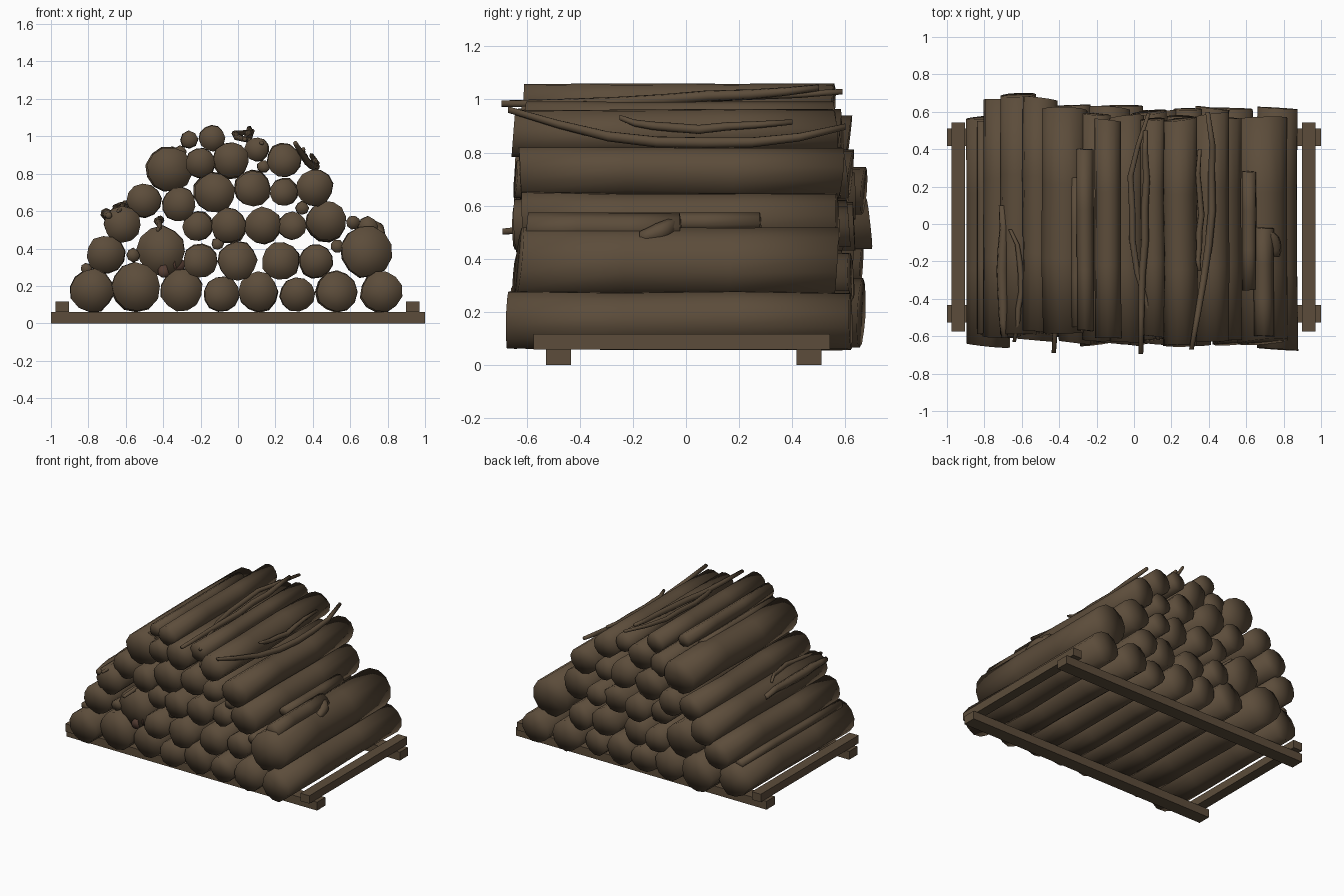
import bpy, bmesh, math, random
from mathutils import Vector

if "Cube" in bpy.data.objects:
    bpy.data.objects.remove(bpy.data.objects["Cube"])
random.seed(7)
rand = random.uniform

def material(name, col):
    m = bpy.data.materials.new(name)
    m.diffuse_color = (*col, 1)
    m.use_nodes = True
    m.node_tree.nodes["Principled BSDF"].inputs["Base Color"].default_value = m.diffuse_color
    return m

bark = material("brown_bark", (0.107, 0.073, 0.043))
red_bark = material("reddish_bark", (0.09, 0.046, 0.033))

def finish(name, bm, mat, smooth):
    bmesh.ops.recalc_face_normals(bm, faces=bm.faces)
    me = bpy.data.meshes.new(name)
    bm.to_mesh(me)
    bm.free()
    for p in me.polygons:
        p.use_smooth = smooth
    me.materials.append(mat)
    bpy.context.collection.objects.link(bpy.data.objects.new(name, me))

def tube(name, pts, radii, sides=12, jitter=0.0, tilt=0.0, mat=bark):
    """Capped tube running along y; rings lie in xz, end rings are tilted."""
    bm = bmesh.new()
    shape = [1 + rand(-jitter, jitter) for _ in range(sides)]
    spin = rand(0, math.tau)
    rings = []
    for i, (p, r) in enumerate(zip(pts, radii)):
        end = i in (0, len(pts) - 1)
        tx, tz = [rand(-tilt, tilt) if end else 0 for _ in "xz"]
        ring = []
        for k in range(sides):
            a = spin + math.tau * k / sides
            dx, dz = r * shape[k] * math.cos(a), r * shape[k] * math.sin(a)
            ring.append(bm.verts.new(Vector(p) + Vector((dx, tx * dx + tz * dz, dz))))
        rings.append(ring)
    for a, b in zip(rings, rings[1:]):
        for k in range(sides):
            n = (k + 1) % sides
            bm.faces.new((a[k], a[n], b[n], b[k]))
    for ring, p in ((rings[0], pts[0]), (rings[-1], pts[-1])):
        c = bm.verts.new(p)
        for k in range(sides):
            bm.faces.new((c, ring[k], ring[(k + 1) % sides]))
    finish(name, bm, mat, True)

def log(name, x, z, r, y0, y1, sides=12, jitter=0.045, tilt=0.13, mat=bark):
    w = r * 0.04
    pts = [(x + rand(-w, w), y0 + (y1 - y0) * i / 3, z + rand(-w, w)) for i in range(4)]
    tube(name, pts, [r * rand(0.98, 1.02) for _ in pts], sides, jitter, tilt, mat)

def twig(name, a, mid, b, r, wander=0.012):
    """Tapered crooked twig through three points."""
    a, mid, b = Vector(a), Vector(mid), Vector(b)
    pts, radii = [], []
    for i in range(8):
        t = i / 7
        p = a * (1 - t) * (1 - 2 * t) + mid * 4 * t * (1 - t) + b * t * (2 * t - 1)
        pts.append(p + Vector((rand(-wander, wander), 0, rand(-wander, wander) / 2)))
        radii.append(r * (0.7 + 0.5 * math.sin(math.pi * t)))
    tube(name, pts, radii, 7)

def box(name, centre, size):
    bm = bmesh.new()
    bmesh.ops.create_cube(bm, size=1)
    for v in bm.verts:
        v.co = Vector(centre) + v.co * Vector(size)
    finish(name, bm, bark, False)

# Timber base: two long rails and two crossbars
for name, y in (("front", -0.48), ("back", 0.463)):
    box(name + "_rail", (0, y, 0.03), (2, 0.094, 0.06))
for name, x in (("left", -0.94), ("right", 0.935)):
    box(name + "_crossbar", (x, -0.016, 0.088), (0.072, 1.115, 0.057))

# Main logs: each layer has a lowest centre height and (x, radius, front y, back y)
# per log; every log then settles on top of the ones below it
layers = [
    (0, [(-.78, .117, -.65, .57), (-.545, .13, -.62, .66), (-.305, .113), (-.09, .095),
         (.11, .108), (.315, .09), (.525, .108), (.765, .108, -.67, .62)]),
    (.335, [(-.705, .102, -.60, .66), (-.41, .128, -.59, .62), (-.203, .09),
            (-.005, .102), (.23, .102), (.417, .09), (.69, .138, -.63, .565)]),
    (.52, [(-.62, .098, -.59, .69), (-.214, .08), (-.048, .093), (.134, .097),
           (.289, .075)]),
    (.545, [(.47, .108, -.61, .57)]),
    (.62, [(-.503, .09, -.57, .67), (-.316, .09)]),
    (.70, [(-.128, .107), (.246, .075)]),
    (.72, [(.075, .097), (.41, .097, -.625, .58)]),
    (.80, [(-.37, .121, -.58, .61), (-.203, .08)]),
    (.872, [(-.037, .097, -.63, .57), (.246, .09, -.65, .56)]),
    (.925, [(.10, .064, -.60, .56)]),
    (.99, [(-.139, .07, -.61, .555)]),
]
placed = []
for n, (floor, logs) in enumerate(layers):
    below = list(placed)
    for j, (x, r, *ends) in enumerate(logs):
        z = max(floor, 0.062 + r)
        for px, pz, pr in below:
            reach = 0.92 * (r + pr)
            if abs(px - x) < reach:
                z = max(z, pz + math.sqrt(reach ** 2 - (px - x) ** 2))
        placed.append((x, z, r))
        front, back = ends or (rand(-.65, -.59), rand(.57, .64))
        log(f"log_layer{n + 1}_{j + 1}", x, z, r, front, back)

# Thin sticks wedged in the gaps: x, z, radius
for i, (x, z, r) in enumerate([(.135, .838, .032), (.342, .617, .036), (-.81, .292, .03),
                               (-.56, .365, .037), (-.11, .425, .033), (.53, .41, .036)]):
    log(f"gap_stick_{i + 1}", x, z, r, -.59, rand(.4, .55), 8, 0.08)
for i, (x, z) in enumerate([(-.395, .277), (-.315, .315)]):
    log(f"red_stick_{i + 1}", x, z, .034, -.60, .55, 8, mat=red_bark)

# Short sticks lying on the flanks: x, z, radius, front y, back y
for i, spec in enumerate([(-.262, .982, .048, -.57, .40), (-.31, .917, .033, -.55, .25),
                          (.615, .538, .037, -.35, .28), (.695, .518, .052, -.60, -.02)]):
    log(f"flank_stick_{i + 1}", *spec, 8, 0.08)

# Broken side stub on the right-hand stick
twig("stick_stub", (.69, -.03, .53), (.74, -.08, .505), (.755, -.175, .48), .034, 0.002)

# Crooked twigs on the top and sides
twig("twig_right", (.30, -.67, .96), (.405, -.02, .835), (.40, .60, .895), .018)
twig("twig_right_side", (.345, -.25, .93), (.35, 0, .89), (.34, .40, .92), .015)
twig("twig_top_a", (.13, -.62, .965), (-.02, 0, 1.005), (.08, .59, 1.03), .015)
twig("twig_top_b", (.03, -.695, .98), (.05, 0, 1.005), (.07, .50, 1.04), .018)
twig("twig_left", (-.64, -.63, .60), (-.61, -.32, .635), (-.65, -.03, .63), .014)
twig("twig_left_low", (-.70, -.61, .575), (-.71, -.3, .585), (-.70, .10, .58), .026)
twig("twig_front", (-.43, -.69, .50), (-.42, -.1, .55), (-.42, .5, .55), .017)
